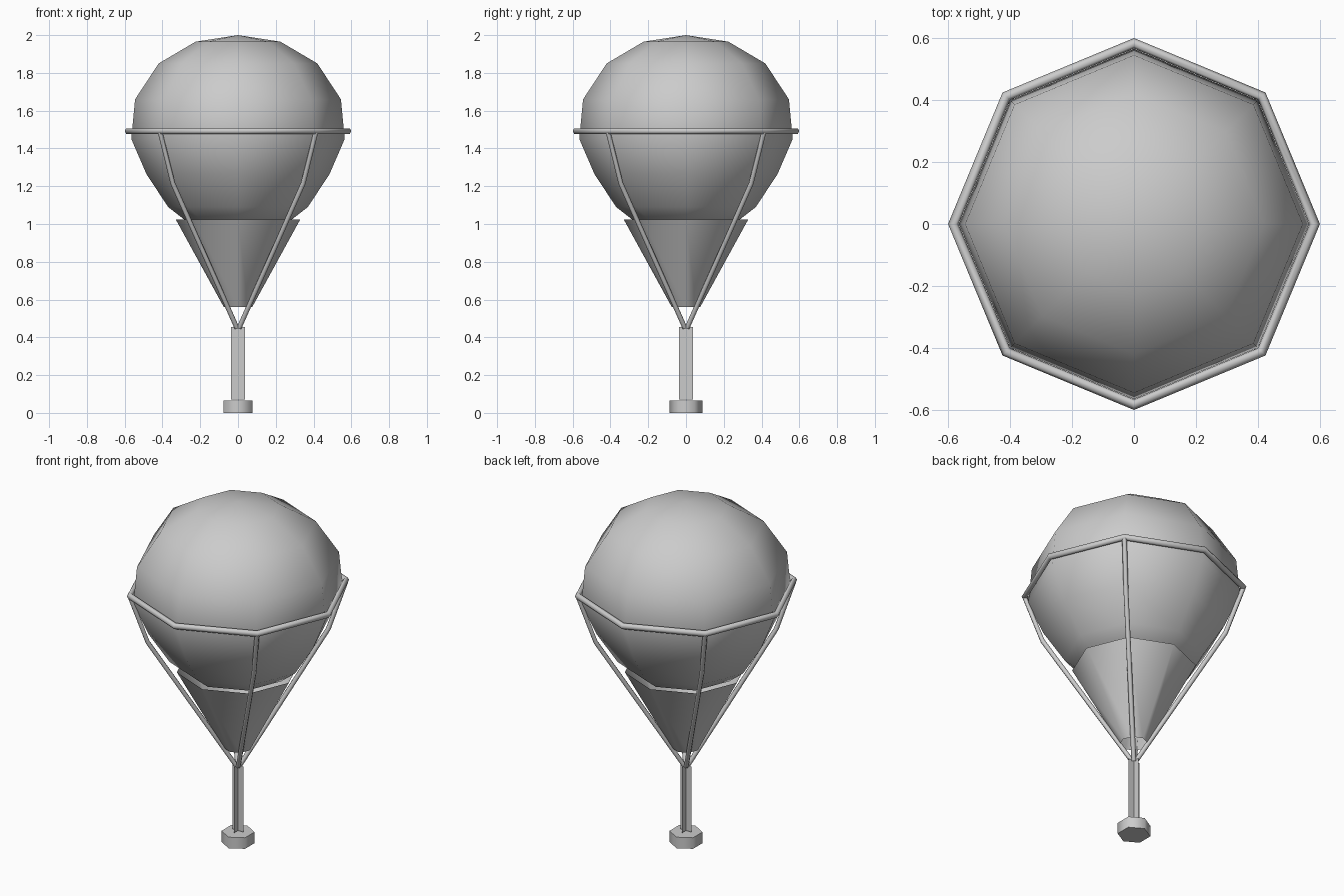
import bpy, bmesh, math
from mathutils import Vector

if "Cube" in bpy.data.objects:
    bpy.data.objects.remove(bpy.data.objects["Cube"])

grey = bpy.data.materials.new("light_grey")
grey.diffuse_color = (0.6, 0.6, 0.6, 1)
grey.use_nodes = True
grey.node_tree.nodes["Principled BSDF"].inputs["Base Color"].default_value = grey.diffuse_color


def finish(name, bm, angle=60, recalc=True):
    if recalc:
        bmesh.ops.recalc_face_normals(bm, faces=bm.faces)
    me = bpy.data.meshes.new(name)
    bm.to_mesh(me)
    bm.free()
    me.materials.append(grey)
    ob = bpy.data.objects.new(name, me)
    bpy.context.collection.objects.link(ob)
    bpy.context.view_layer.objects.active = ob
    ob.select_set(True)
    bpy.ops.object.shade_smooth_by_angle(angle=math.radians(angle))
    ob.select_set(False)
    return ob


def lathe(name, profile, n=8, start=0.0, angle=60):
    """Revolve (radius, z) points; zero radius becomes a pole."""
    bm = bmesh.new()
    rings = []
    for r, z in profile:
        if r == 0:
            rings.append([bm.verts.new((0, 0, z))] * n)
        else:
            rings.append([bm.verts.new((r * math.cos(start + math.tau * i / n),
                                        r * math.sin(start + math.tau * i / n), z))
                          for i in range(n)])
    for a, b in zip(rings, rings[1:]):
        for i in range(n):
            j = (i + 1) % n
            bm.faces.new(list(dict.fromkeys((a[i], a[j], b[j], b[i]))))
    return finish(name, bm, angle)


def tube(name, points, radius, closed=False):
    """Round tube along a path, made by bevelling a curve."""
    cu = bpy.data.curves.new(name, 'CURVE')
    cu.dimensions = '3D'
    cu.bevel_depth = radius
    cu.bevel_resolution = 1
    cu.use_fill_caps = True
    sp = cu.splines.new('POLY')
    sp.points.add(len(points) - 1)
    for p, co in zip(sp.points, points):
        p.co = (*co, 1)
    sp.use_cyclic_u = closed
    sp.use_smooth = True
    cu.materials.append(grey)
    ob = bpy.data.objects.new(name, cu)
    bpy.context.collection.objects.link(ob)


# Balloon envelope
lathe("balloon", [(0, 2.0), (0.225, 1.965), (0.42, 1.85), (0.545, 1.66),
                  (0.565, 1.45), (0.485, 1.265), (0.37, 1.09), (0.28, 1.02),
                  (0.15, 0.97), (0, 0.95)])

# Open cone under the balloon
lathe("cone_skirt", [(0.33, 1.025), (0.075, 0.56)])

# Octagonal hoop around the balloon
tube("hoop", [(0.583 * math.cos(i * math.pi / 4), 0.583 * math.sin(i * math.pi / 4), 1.492)
              for i in range(8)], 0.017, True)

# Four diagonal struts
for sx in (-1, 1):
    for sy in (-1, 1):
        tube("strut", [(sx * x, sy * x, z) for x, z in
                       ((0.412, 1.485), (0.345, 1.215), (0.006, 0.45))], 0.013)

# Stem made of two crossed flat planes
bm = bmesh.new()
for ax in (Vector((0.037, 0, 0)), Vector((0, 0.037, 0))):
    lo, hi = Vector((0, 0, 0.07)), Vector((0, 0, 0.455))
    bm.faces.new([bm.verts.new(v) for v in (lo - ax, lo + ax, hi + ax, hi - ax)])
finish("stem", bm, 30, recalc=False)

# Hexagonal foot
lathe("foot", [(0, 0), (0.088, 0), (0.088, 0.065), (0, 0.065)], 6, math.pi / 2, 65)
